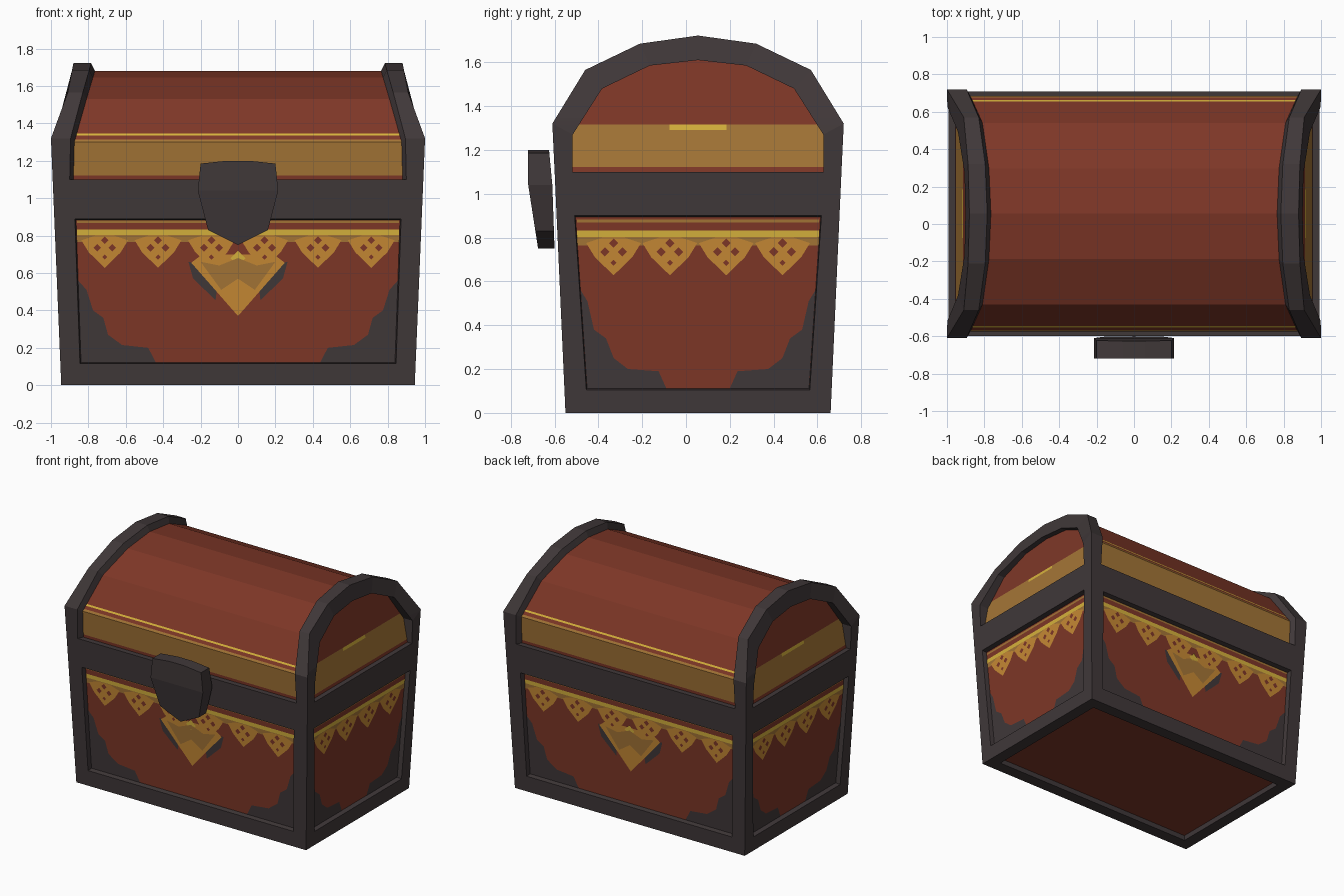
import bpy, bmesh
from mathutils import Vector

if "Cube" in bpy.data.objects:
    bpy.data.objects.remove(bpy.data.objects["Cube"])

YC = 0.055            # chest centre in depth
CORE = Vector((0, YC, 0.8))
REC = 0.035           # panel recess


def srgb(r, g, b):
    return [((c / 255 + 0.055) / 1.055) ** 2.4 for c in (r, g, b)] + [1]


COLOURS = [("dark_iron", (64, 56, 57)), ("red_wood", (126, 55, 39)),
           ("brown_gold", (164, 117, 54)), ("orange_gold", (198, 137, 52)),
           ("bright_yellow", (214, 178, 60))]
MATS = []
for n, c in COLOURS:
    m = bpy.data.materials.new(n)
    m.diffuse_color = srgb(*c)
    m.use_nodes = True
    m.node_tree.nodes["Principled BSDF"].inputs["Base Color"].default_value = m.diffuse_color
    MATS.append(m)
IRON, RED, BROWN, ORANGE, YELLOW = range(5)


def face(bm, pts, mat):
    f = bm.faces.new([bm.verts.new(p) for p in pts])
    f.material_index = mat
    return f


def finish(bm, name, solid=True):
    if solid:
        bmesh.ops.remove_doubles(bm, verts=bm.verts, dist=1e-4)
        bmesh.ops.recalc_face_normals(bm, faces=bm.faces)
    else:
        bm.normal_update()
        for f in bm.faces:
            if f.normal.dot(f.calc_center_median() - CORE) < 0:
                f.normal_flip()
    me = bpy.data.meshes.new(name)
    bm.to_mesh(me)
    bm.free()
    for m in MATS:
        me.materials.append(m)
    ob = bpy.data.objects.new(name, me)
    bpy.context.collection.objects.link(ob)


def interp(table, z):
    for (a, va), (b, vb) in zip(table, table[1:]):
        if z <= b:
            return va + (vb - va) * (z - a) / (b - a)
    return table[-1][1]


def half_w(z): return 0.945 + 0.0417 * z
def half_d(z): return 0.605 + 0.045 * z


def place(side, u, z, d):
    """Point on a body wall: sideways u, height z, depth d below the surface."""
    s = 1 if side in ("back", "right") else -1
    if side in ("front", "back"):
        return (u, YC + s * (half_d(z) - d), z)
    return (s * (half_w(z) - d), YC + u, z)


def framed(bm, outer, inner, panel):
    """Iron border, recess walls and a wooden panel."""
    for i in range(4):
        j = (i + 1) % 4
        face(bm, [outer[i], outer[j], inner[j], inner[i]], IRON)
        face(bm, [inner[i], inner[j], panel[j], panel[i]], IRON)
    face(bm, panel, RED)


# Body: four framed walls, underside and top ledge
SIDES = ("front", "right", "back", "left")
bm = bmesh.new()
for side in SIDES:
    wide = side in ("front", "back")
    half = half_w if wide else half_d
    b, t, zb, zt = (0.845, 0.872, 0.115, 0.89) if wide else (0.51, 0.563, 0.105, 0.9)
    out = [(-half(0), 0), (half(0), 0), (half(1.1), 1.1), (-half(1.1), 1.1)]
    inn = [(-b, zb), (b, zb), (t, zt), (-t, zt)]
    pan = [(u * 0.993, z + (0.006 if z < 0.5 else -0.006)) for u, z in inn]
    framed(bm, [place(side, u, z, 0) for u, z in out],
           [place(side, u, z, 0) for u, z in inn],
           [place(side, u, z, REC) for u, z in pan])


def rect(w, d, z):
    return [(-w, YC - d, z), (w, YC - d, z), (w, YC + d, z), (-w, YC + d, z)]


framed(bm, rect(half_w(0), half_d(0), 0), rect(0.855, 0.515, 0), rect(0.85, 0.51, 0.035))
face(bm, rect(half_w(1.1), half_d(1.1), 1.1), IRON)
finish(bm, "chest_body")

# Lid profiles, front half mirrored to the back
def arch(half):
    pts = [(-y, z) for y, z in half]
    return pts + [(-y, z) for y, z in reversed(pts[:-1])]


OUT = arch([(0.6545, 1.1), (0.665, 1.32), (0.515, 1.565), (0.265, 1.685), (0, 1.722)])
BAR = arch([(0.615, 1.1), (0.63, 1.3), (0.485, 1.53), (0.243, 1.645), (0, 1.68)])
INN = arch([(0.572, 1.1), (0.572, 1.27), (0.438, 1.48), (0.22, 1.585), (0, 1.61)])
X_OUT = [(1.1, half_w(1.1)), (1.32, 1.0), (1.565, 0.91), (1.722, 0.88)]
X_IN = [(1.1, 0.9), (1.32, 0.895), (1.565, 0.83), (1.722, 0.785)]
X_PANEL = [(1.1, 0.955), (1.61, 0.86)]

bm = bmesh.new()
rows = []
for s in (-1, 1):
    def row(prof, table, dx=0):
        return [Vector((s * (interp(table, z) - dx), YC + y, z)) for y, z in prof]
    bar_row = [Vector((s * (interp(X_IN, o[1]) - 0.02), YC + y, z))
               for (y, z), o in zip(BAR, OUT)]
    end = row(INN, X_PANEL)
    strips = [bar_row, row(OUT, X_IN), row(OUT, X_OUT), row(INN, X_OUT), end]
    for a, b in zip(strips, strips[1:]):
        for i in range(8):
            face(bm, [a[i], a[i + 1], b[i + 1], b[i]], IRON)
    # End panel in level strips
    for i in range(3):
        face(bm, [end[i], end[i + 1], end[7 - i], end[8 - i]], RED)
    face(bm, end[3:6], RED)
    rows.append(bar_row)
for i in range(8):
    face(bm, [rows[0][i], rows[0][i + 1], rows[1][i + 1], rows[1][i]], RED)
bmesh.ops.remove_doubles(bm, verts=bm.verts, dist=1e-4)
bmesh.ops.holes_fill(bm, edges=[e for e in bm.edges if e.is_boundary], sides=0)


def slice_at(co, no):
    bmesh.ops.bisect_plane(bm, geom=bm.verts[:] + bm.edges[:] + bm.faces[:],
                           plane_co=co, plane_no=no)


# Gold trim on the lid, chosen by height
for z in (1.122, 1.292, 1.315, 1.335, 1.346):
    slice_at((0, 0, z), (0, 0, 1))
for y in (-0.13, 0.13):
    slice_at((0, YC + y, 0), (0, 1, 0))
for f in bm.faces:
    c = f.calc_center_median()
    if f.material_index != RED or c.z < 1.101:
        continue
    f.normal_update()
    is_end = abs(f.normal.x) > 0.8
    if 1.122 < c.z < 1.315:
        f.material_index = YELLOW if is_end and c.z > 1.292 and abs(c.y - YC) < 0.13 else BROWN
    elif 1.335 < c.z < 1.346 and not is_end:
        f.material_index = YELLOW
finish(bm, "domed_lid")

# Painted trim on the body walls, as thin plates
CORNER_WIDE = [(0.855, 0.56), (0.81, 0.51), (0.775, 0.40), (0.72, 0.36), (0.695, 0.27),
               (0.62, 0.215), (0.48, 0.20), (0.44, 0.122), (0.839, 0.122)]
CORNER_SLIM = [(0.536, 0.56), (0.505, 0.51), (0.475, 0.38), (0.42, 0.34), (0.385, 0.25),
               (0.32, 0.20), (0.18, 0.19), (0.145, 0.112), (0.506, 0.112)]
for side in SIDES:
    wide = side in ("front", "back")
    bm = bmesh.new()

    def plate(pts, mat, layer):
        face(bm, [place(side, u, z, REC - 0.002 * layer) for u, z in pts], mat)

    def band(z0, z1, mat, half):
        plate([(-half, z0), (half, z0), (half, z1), (-half, z1)], mat, 1)

    def diamond(u, z, r, mat, layer):
        plate([(u - r, z), (u, z - r), (u + r, z), (u, z + r)], mat, layer)

    half = 0.86 if wide else 0.553
    band(0.868, 0.882, BROWN, half)
    band(0.803, 0.832, YELLOW, half)
    band(0.765, 0.803, BROWN, half)
    # Scalloped fringe with small holes
    step, count = (0.285, 6) if wide else (0.257, 4)
    for k in range(count):
        u = (k - (count - 1) / 2) * step
        plate([(u - 0.125, 0.775), (u - 0.085, 0.71), (u, 0.628), (u + 0.085, 0.71),
               (u + 0.125, 0.775), (u + 0.05, 0.80), (u - 0.05, 0.80)], ORANGE, 2)
        for du, dz in ((-0.04, 0.735), (0.04, 0.735), (0, 0.775)):
            diamond(u + du, dz, 0.021, RED, 4)
        diamond(u, 0.685, 0.014, RED, 4)
    # Corner plates
    for s in (-1, 1):
        plate([(s * u, z) for u, z in (CORNER_WIDE if wide else CORNER_SLIM)], IRON, 1)
    # Central pendant with dark edging
    if wide:
        for s in (-1, 1):
            plate([(s * 0.265, 0.66), (s * 0.24, 0.57), (s * 0.12, 0.455), (s * 0.1, 0.62)],
                  IRON, 1)
        plate([(-0.25, 0.655), (0, 0.37), (0.25, 0.655), (0.19, 0.70), (-0.19, 0.70)], ORANGE, 3)
        plate([(-0.2, 0.66), (-0.09, 0.51), (0, 0.57), (0.09, 0.51), (0.2, 0.66),
               (0.1, 0.64), (0, 0.68), (-0.1, 0.64)], BROWN, 4)
        diamond(0, 0.68, 0.04, YELLOW, 4)
    finish(bm, side + "_trim", solid=False)

# Lock plate, leaning in below the seam
OUTLINE = [(-0.2, 1.185), (-0.06, 1.2), (0.06, 1.2), (0.2, 1.185), (0.215, 1.04),
           (0.16, 0.83), (0, 0.75), (-0.16, 0.83), (-0.215, 1.04)]
bm = bmesh.new()
front = [(x, interp([(0.75, -0.675), (1.04, -0.72), (1.2, -0.72)], z), z) for x, z in OUTLINE]
back = [(x, interp([(0.75, -0.6), (1.04, -0.61), (1.2, -0.625)], z), z) for x, z in OUTLINE]
for loop in (front, back):
    face(bm, loop[:5] + loop[8:], IRON)
    face(bm, loop[4:9], IRON)
for i in range(9):
    j = (i + 1) % 9
    face(bm, [front[i], front[j], back[j], back[i]], IRON)
finish(bm, "lock_plate")
